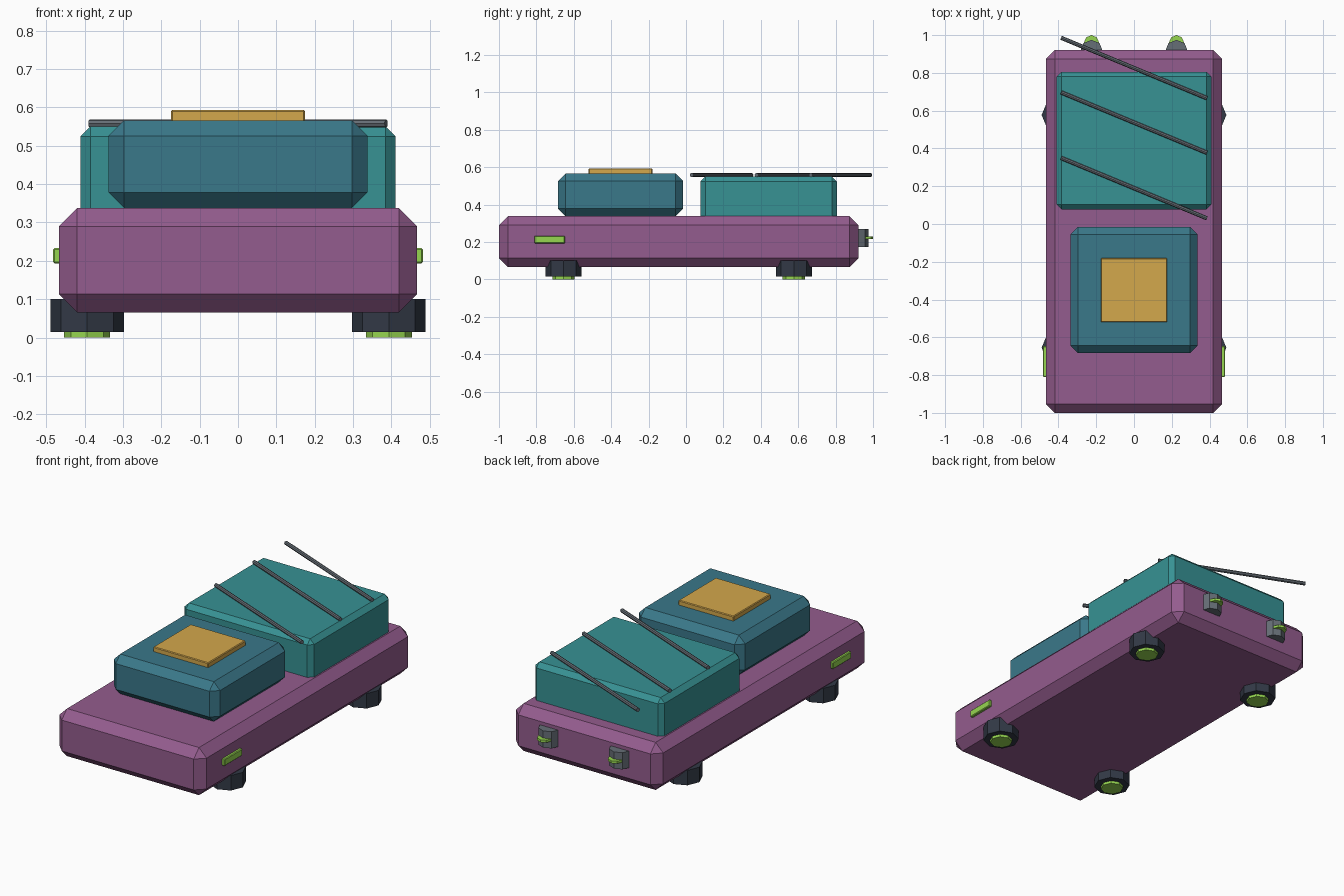
import bpy
from math import pi

cube = bpy.data.objects.get("Cube")
if cube:
    bpy.data.objects.remove(cube, do_unlink=True)


def material(name, rgb):
    """Flat material from 0-255 display colour, stored as linear."""
    lin = [((c / 255 + 0.055) / 1.055) ** 2.4 for c in rgb]
    m = bpy.data.materials.new(name)
    m.use_nodes = True
    m.diffuse_color = (*lin, 1)
    m.node_tree.nodes["Principled BSDF"].inputs["Base Color"].default_value = (*lin, 1)
    return m


PLUM = material("plum", (148, 92, 142))
BLUE = material("steel_blue", (58, 120, 138))
TEAL = material("teal", (55, 146, 148))
AMBER = material("amber", (212, 168, 76))
DARK = material("charcoal", (50, 57, 70))
GREY = material("grey", (102, 110, 118))
GREEN = material("lime", (150, 214, 80))


def box(name, mat, x, y, z, bevel):
    """Chamfered box from (min, max) pairs."""
    spans = (x, y, z)
    bpy.ops.mesh.primitive_cube_add(size=1, location=[(a + b) / 2 for a, b in spans])
    ob = bpy.context.object
    ob.name = name
    ob.scale = [b - a for a, b in spans]
    bpy.ops.object.transform_apply(location=False, rotation=False, scale=True)
    ob.data.materials.append(mat)
    mod = ob.modifiers.new("chamfer", 'BEVEL')
    mod.width = bevel
    mod.segments = 1
    return ob


def prism(name, mat, radius, length, centre, rotation=(0, 0, 0)):
    """Eight-sided cylinder."""
    bpy.ops.mesh.primitive_cylinder_add(vertices=8, radius=radius, depth=length,
                                        location=centre, rotation=rotation)
    ob = bpy.context.object
    ob.name = name
    ob.data.materials.append(mat)
    return ob


# Body blocks
box("hull", PLUM, (-0.467, 0.467), (-1, 0.922), (0.065, 0.338), 0.048)
box("cabin", BLUE, (-0.337, 0.337), (-0.684, -0.015), (0.338, 0.566), 0.04)
box("cargo_box", TEAL, (-0.411, 0.411), (0.078, 0.806), (0.29, 0.55), 0.026)
box("roof_hatch", AMBER, (-0.175, 0.175), (-0.52, -0.18), (0.56, 0.593), 0.004)

# Roof rails across the cargo box
for i, y in enumerate((0.19, 0.537, 0.826)):
    prism(f"roof_rail_{i + 1}", GREY, 0.011, 0.836, (0, y, 0.558), (pi / 8, pi / 2, 0))

for side, s in (("left", 1), ("right", -1)):
    # Downward-facing lift pods with glowing caps
    for end, y in (("front", -0.655), ("rear", 0.577)):
        prism(f"{end}_{side}_pod", DARK, 0.096, 0.086, (s * 0.393, y, 0.058))
        prism(f"{end}_{side}_pod_cap", GREEN, 0.06, 0.03, (s * 0.393, y, 0.015))
    # Side marker lights
    light = sorted((s * 0.45, s * 0.482))
    box(f"{side}_marker_light", GREEN, light, (-0.811, -0.647), (0.193, 0.233), 0.004)
    # Rear thrusters with thin glowing discs
    prism(f"{side}_thruster", GREY, 0.06, 0.096, (s * 0.225, 0.915, 0.222))
    prism(f"{side}_thruster_disc", GREEN, 0.04, 0.014, (s * 0.225, 0.96, 0.222))
